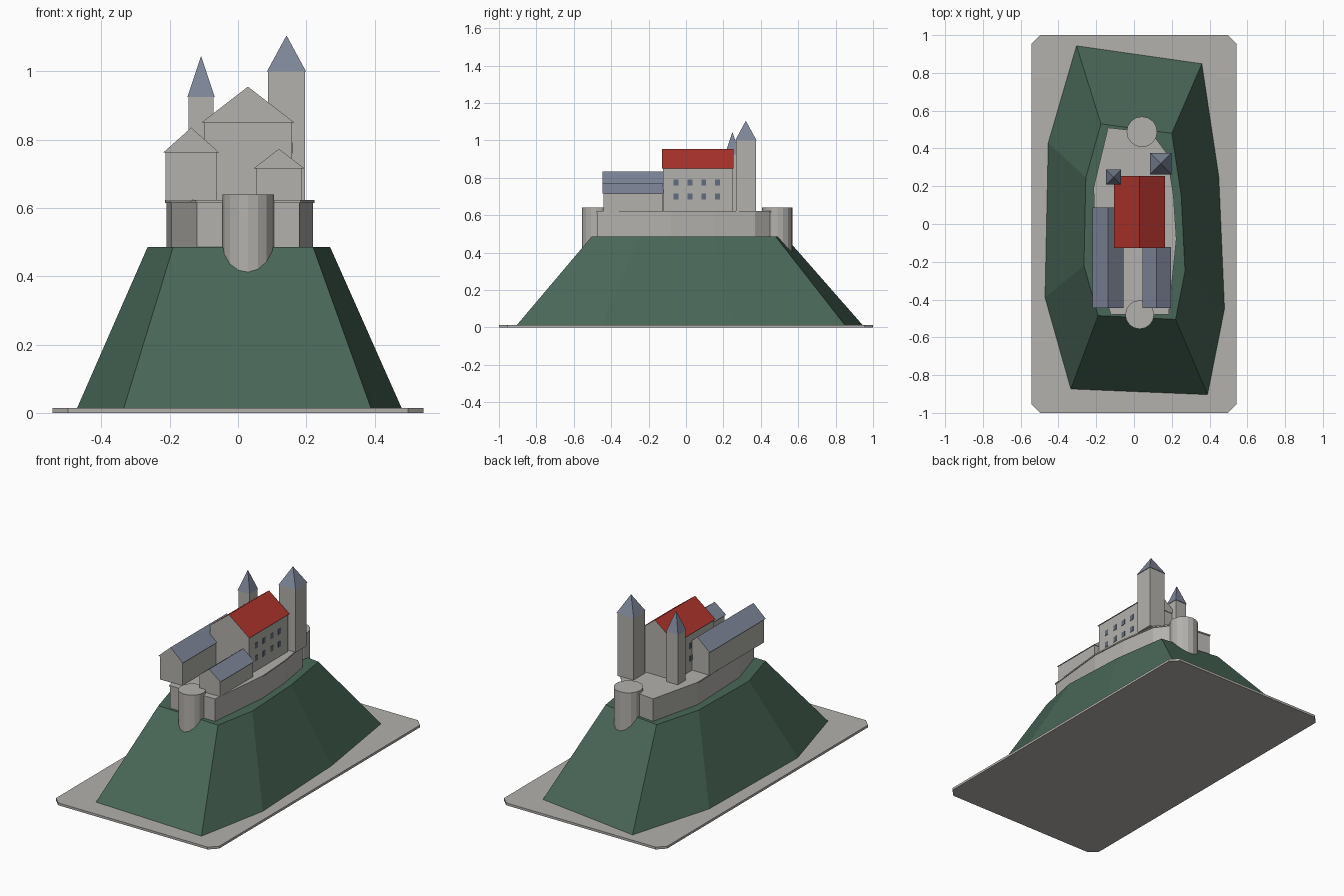
import bpy, bmesh, math

if "Cube" in bpy.data.objects:
    bpy.data.objects.remove(bpy.data.objects["Cube"])


def material(name, rgb):
    m = bpy.data.materials.new(name)
    m.diffuse_color = (*rgb, 1)
    m.use_nodes = True
    m.node_tree.nodes["Principled BSDF"].inputs["Base Color"].default_value = m.diffuse_color
    return m


STONE = material("pale_stone", (0.45, 0.44, 0.415))
GRASS = material("hill_green", (0.066, 0.135, 0.096))
SLATE = material("slate_blue", (0.205, 0.235, 0.31))
RED = material("red_tile", (0.41, 0.033, 0.024))
GLASS = material("window_blue", (0.12, 0.15, 0.21))


def loft(name, bottom, z0, top, z1, mat):
    """Closed solid between two outlines with matching point counts."""
    bm = bmesh.new()
    lo = [bm.verts.new((x, y, z0)) for x, y in bottom]
    hi = [bm.verts.new((x, y, z1)) for x, y in top]
    n = len(lo)
    bm.faces.new(lo)
    bm.faces.new(hi)
    for i in range(n):
        j = (i + 1) % n
        bm.faces.new((lo[i], lo[j], hi[j], hi[i]))
    return finish(name, bm, [mat])


def finish(name, bm, mats):
    bmesh.ops.recalc_face_normals(bm, faces=bm.faces)
    me = bpy.data.meshes.new(name)
    bm.to_mesh(me)
    bm.free()
    for m in mats:
        me.materials.append(m)
    ob = bpy.data.objects.new(name, me)
    bpy.context.collection.objects.link(ob)
    return ob


def box(name, x0, x1, y0, y1, z0, z1, mat):
    r = [(x0, y0), (x1, y0), (x1, y1), (x0, y1)]
    return loft(name, r, z0, r, z1, mat)


def gable_roof(name, x0, x1, y0, y1, z0, z1, mat):
    """Prism with stone gable ends and tiled slopes."""
    bm = bmesh.new()
    xm = (x0 + x1) / 2
    ends = [[bm.verts.new((x, y, z)) for x, z in ((x0, z0), (x1, z0), (xm, z1))]
            for y in (y0, y1)]
    for e in ends:
        bm.faces.new(e)
    a, b = ends
    for i in range(3):
        j = (i + 1) % 3
        f = bm.faces.new((a[i], a[j], b[j], b[i]))
        f.material_index = 1 if i else 0
    return finish(name, bm, [STONE, mat])


def house(name, x0, x1, y0, y1, eave, ridge, mat):
    box(name + "_walls", x0, x1, y0, y1, 0.62, eave, STONE)
    gable_roof(name + "_roof", x0 - 0.007, x1 + 0.007, y0 - 0.006, y1 + 0.004,
               eave, ridge, mat)


def square_tower(name, x, y, half, eave, tip):
    box(name + "_shaft", x - half, x + half, y - half, y + half, 0.62, eave, STONE)
    bm = bmesh.new()
    r = half + 0.003
    base = [bm.verts.new((x + sx * r, y + sy * r, eave))
            for sx, sy in ((-1, -1), (1, -1), (1, 1), (-1, 1))]
    apex = bm.verts.new((x, y, tip))
    bm.faces.new(base)
    for i in range(4):
        bm.faces.new((base[i], base[(i + 1) % 4], apex))
    finish(name + "_spire", bm, [SLATE])


def round_tower(name, x, y, r, z0, z1):
    ring = [(x + r * math.cos(math.tau * i / 16), y + r * math.sin(math.tau * i / 16))
            for i in range(16)]
    loft(name, ring, z0, ring, z1, STONE)


# Base plate with clipped corners
W, L, C = 0.543, 1.0, 0.045
plate = [(-W + C, -L), (W - C, -L), (W, -L + C), (W, L - C),
         (W - C, L), (-W + C, L), (-W, L - C), (-W, -L + C)]
loft("base_plate", plate, 0, plate, 0.014, STONE)

# Steep hill
hill_foot = [(-0.305, 0.945), (0.36, 0.85), (0.45, 0.25), (0.48, -0.45),
             (0.39, -0.905), (-0.335, -0.875), (-0.472, -0.39), (-0.455, 0.43)]
hill_top = [(-0.175, 0.53), (0.20, 0.48), (0.25, 0.15), (0.27, -0.25),
            (0.22, -0.505), (-0.19, -0.485), (-0.265, -0.22), (-0.255, 0.245)]
loft("hill", hill_foot, 0.012, hill_top, 0.485, GRASS)

# Ring wall with thin coping
wall = [(-0.135, 0.505), (0.09, 0.48), (0.17, 0.37), (0.205, 0.15), (0.22, -0.08),
        (0.18, -0.475), (-0.12, -0.475), (-0.195, -0.23), (-0.21, 0.19)]
loft("ring_wall", wall, 0.46, wall, 0.615, STONE)
coping = [(x * 1.02, y * 1.01) for x, y in wall]
loft("wall_coping", coping, 0.615, coping, 0.623, STONE)

# Round bastions at both ends
round_tower("front_bastion", 0.03, -0.48, 0.076, 0.38, 0.64)
round_tower("back_bastion", 0.042, 0.488, 0.081, 0.38, 0.64)

# Hall and side houses
house("hall", -0.10, 0.158, -0.122, 0.25, 0.85, 0.955, RED)
house("left_house", -0.212, -0.062, -0.44, 0.084, 0.762, 0.835, SLATE)
house("right_house", 0.052, 0.188, -0.44, -0.125, 0.715, 0.773, SLATE)

# Square towers with pyramid spires
square_tower("left_tower", -0.108, 0.248, 0.037, 0.925, 1.045)
square_tower("right_tower", 0.142, 0.32, 0.054, 1.0, 1.105)

# Hall windows on both long sides
for side, x in (("left", -0.10), ("right", 0.158)):
    for row, z in enumerate((0.70, 0.776)):
        for col in range(4):
            y = -0.053 + col * 0.074
            box(f"{side}_window_{row}_{col}", x - 0.002, x + 0.002,
                y - 0.013, y + 0.013, z - 0.016, z + 0.016, GLASS)
